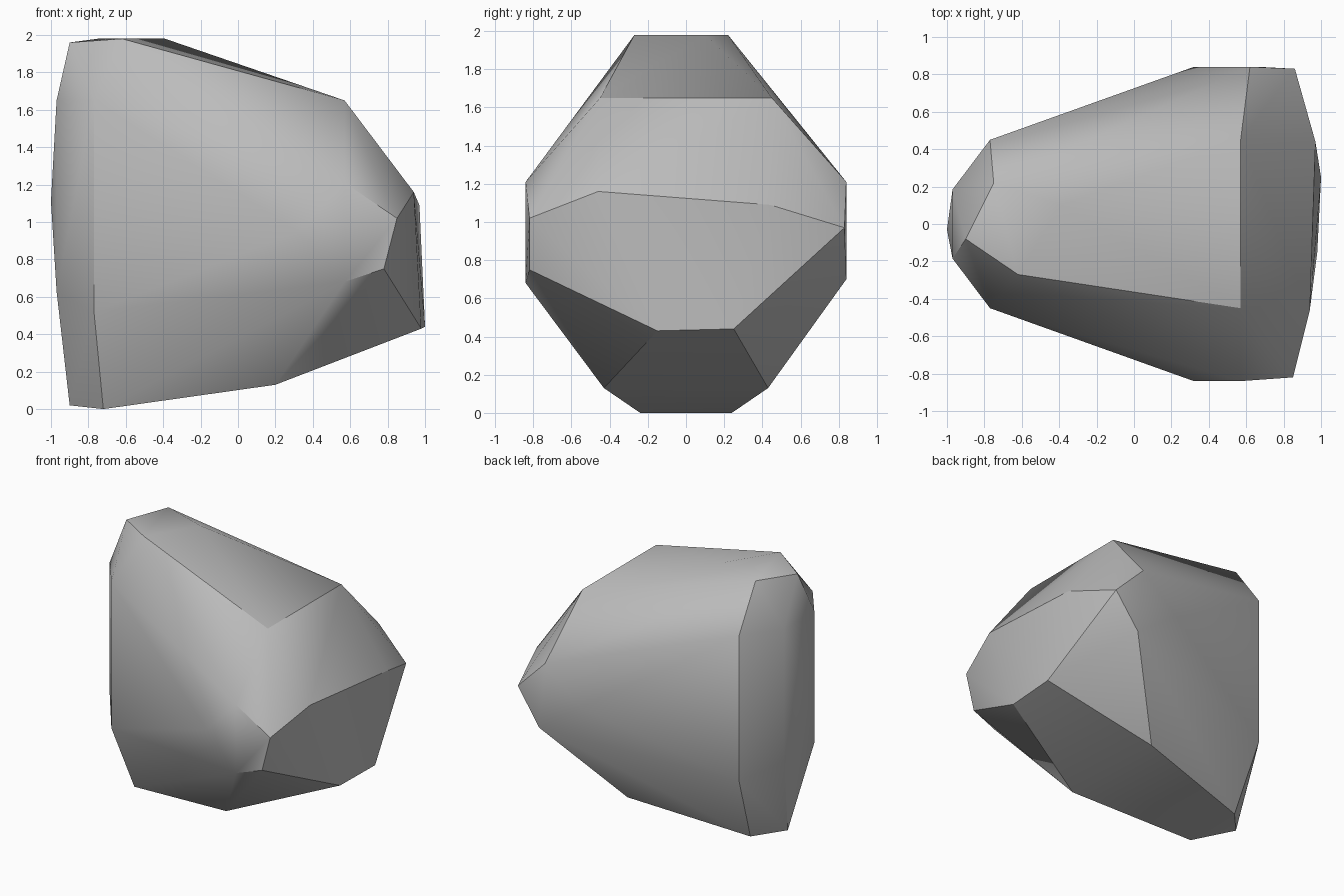
import bpy
import bmesh
import math

default_cube = bpy.data.objects.get("Cube")
if default_cube:
    bpy.data.objects.remove(default_cube, do_unlink=True)


def flat_material(name, colour):
    material = bpy.data.materials.new(name)
    material.use_nodes = True
    material.diffuse_color = colour
    shader = next(n for n in material.node_tree.nodes if n.type == "BSDF_PRINCIPLED")
    shader.inputs["Base Color"].default_value = colour
    shader.inputs["Roughness"].default_value = 1
    return material


def mirrored(corners):
    """Repeat every corner on both sides of the middle plane."""
    return [(x, side * y, z) for x, y, z in corners for side in (-1, 1)]


def chiselled_block(name, corners, material):
    """Wrap a tight skin of flat facets around the given corners."""
    bm = bmesh.new()
    for corner in corners:
        bm.verts.new(corner)
    hull = bmesh.ops.convex_hull(bm, input=bm.verts[:])
    unused = [v for v in hull["geom_interior"] if isinstance(v, bmesh.types.BMVert)]
    bmesh.ops.delete(bm, geom=unused, context="VERTS")
    bmesh.ops.recalc_face_normals(bm, faces=bm.faces[:])
    mesh = bpy.data.meshes.new(name)
    bm.to_mesh(mesh)
    bm.free()
    mesh.materials.append(material)
    block = bpy.data.objects.new(name, mesh)
    bpy.context.collection.objects.link(block)
    return block


# Corners that match on both sides: narrow end, shoulders and base
paired_corners = mirrored([
    (-.77, .45, 1.65), (-.77, .45, .52),
    (-.97, .185, 1.65), (-.97, .185, .63),
    (-.72, .24, 0), (.2, .43, .13),
    (.57, .45, 1.65), (.32, .84, .95),
])

# Uneven crown and foot of the narrow end
crown = [(-.62, -.27, 1.98), (-.39, .1, 1.98), (-.75, .22, 1.98), (-.9, -.08, 1.96)]
foot = [(-.9, .04, .02), (-1, -.03, 1.11)]

# Broad sides, chipped differently at front and back
front_side = [(.57, -.84, 1.21), (.57, -.84, .68), (.85, -.82, 1.02), (.78, -.82, .75)]
back_side = [(.62, .84, 1.21), (.67, .84, .7), (.86, .83, .97)]

# Blunt broad end
broad_end = [(.94, -.46, 1.16), (.97, .44, 1.09), (.98, -.15, .43), (1, .25, .44)]

stone_grey = flat_material("stone grey", (.5, .5, .5, 1))
rock = chiselled_block(
    "rock",
    paired_corners + crown + foot + front_side + back_side + broad_end,
    stone_grey,
)

# Soft shading over shallow facets, crisp edges on the steep ones
bpy.context.view_layer.objects.active = rock
rock.select_set(True)
bpy.ops.object.shade_smooth_by_angle(angle=math.radians(30))
